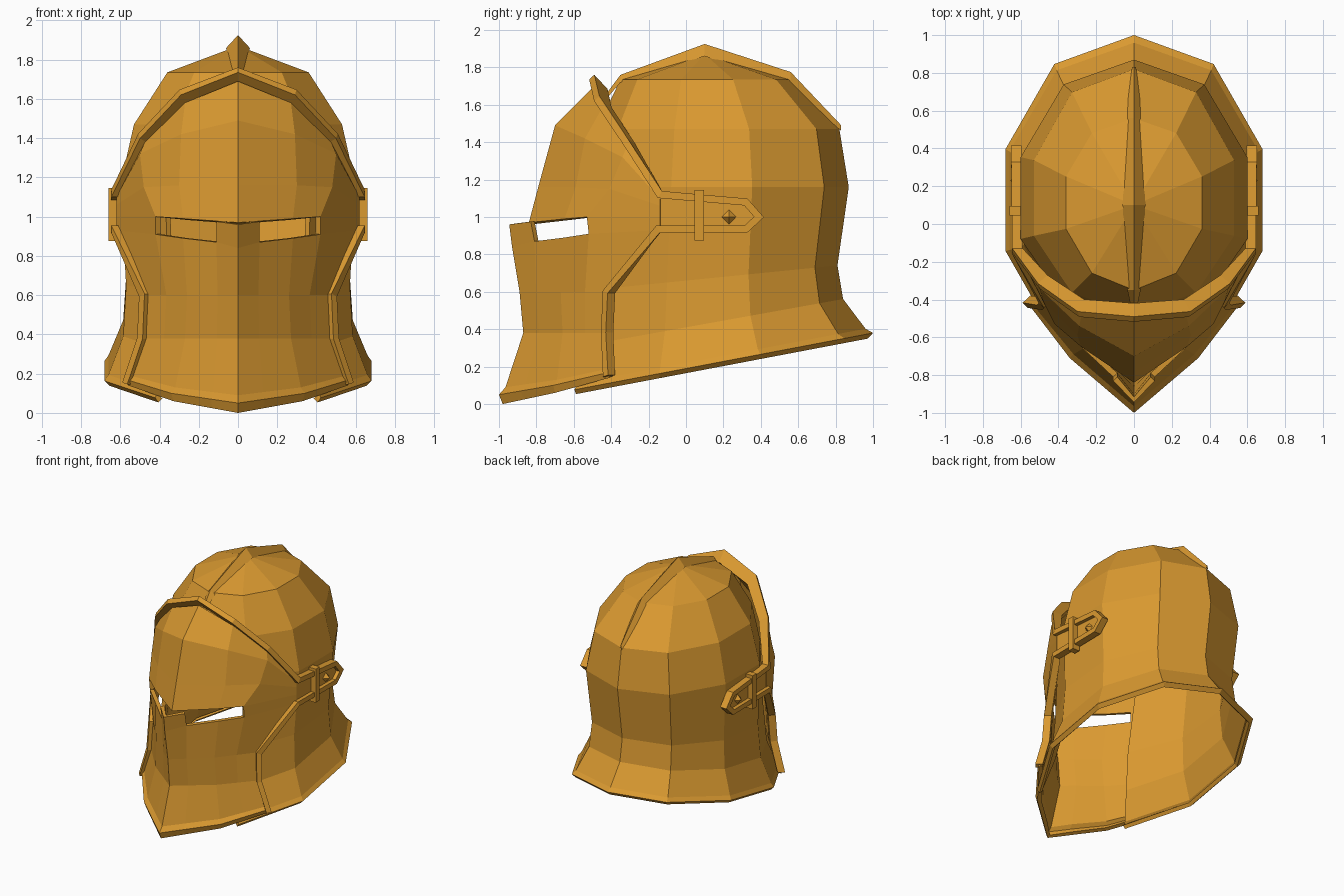
import bpy, bmesh
from mathutils import Vector

cube = bpy.data.objects.get("Cube")
if cube:
    bpy.data.objects.remove(cube, do_unlink=True)

gold = bpy.data.materials.new("golden_metal")
gold.use_nodes = True
gold.diffuse_color = (0.70, 0.32, 0.03, 1)
gold.node_tree.nodes["Principled BSDF"].inputs["Base Color"].default_value = gold.diffuse_color


def finish(name, bm, mirror=True, thickness=0.0):
    """Turn a bmesh into a flat shaded object, mirrored across x and optionally thickened inward."""
    mesh = bpy.data.meshes.new(name)
    bm.to_mesh(mesh)
    bm.free()
    mesh.materials.append(gold)
    obj = bpy.data.objects.new(name, mesh)
    bpy.context.collection.objects.link(obj)
    if mirror:
        mod = obj.modifiers.new("Mirror", "MIRROR")
        mod.use_clip = True
    if thickness:
        mod = obj.modifiers.new("Solidify", "SOLIDIFY")
        mod.thickness = thickness
        mod.offset = -1
    return obj


def grid(name, rows, thickness=0.0, skip=lambda r, c: False):
    """Skin rows of points, top to bottom, each running from the centre line outward."""
    bm = bmesh.new()
    verts = {}

    def vert(r, c):
        if (r, c) not in verts:
            verts[r, c] = bm.verts.new(rows[r][c])
        return verts[r, c]

    for r in range(len(rows) - 1):
        for c in range(len(rows[0]) - 1):
            if not skip(r, c):
                bm.faces.new((vert(r, c), vert(r + 1, c), vert(r + 1, c + 1), vert(r, c + 1)))
    bmesh.ops.remove_doubles(bm, verts=bm.verts, dist=0.001)
    return finish(name, bm, thickness=thickness)


def outward(p):
    """Direction pointing away from the head, flat to the side near the straps."""
    if p.y > -0.2:
        return Vector((1, 0, 0))
    return Vector((p.x, p.y - 0.1, max(0, p.z - 1.1))).normalized()


def rim(name, path, width):
    """Raised rectangular border along a path, growing taller toward the crown."""
    pts = [Vector(p) for p in path]
    bm = bmesh.new()
    sections = []
    for i, p in enumerate(pts):
        before = (p - pts[max(i - 1, 0)]).normalized()
        after = (pts[min(i + 1, len(pts) - 1)] - p).normalized()
        tangent = (before + after).normalized()
        normal = outward(p)
        side = tangent.cross(normal).normalized() * width / 2
        side /= max(0.6, tangent.dot(after if after.length else before))
        if p.x == 0:
            side.x = 0
        top = p + normal * (0.03 + 0.1 * max(0, p.z - 1.2))
        base = p - normal * 0.025
        sections.append([bm.verts.new(v) for v in (base - side, top - side, top + side, base + side)])
    for a, b in zip(sections, sections[1:]):
        for k in range(4):
            bm.faces.new((a[k], a[k - 1], b[k - 1], b[k]))
    bm.faces.new(sections[-1])
    bmesh.ops.recalc_face_normals(bm, faces=bm.faces)
    return finish(name, bm)


# Skull shell: half of a ten sided section, front to back, repeated in rings
SECTION = [(0, -1), (0.62, -0.8), (1, -0.28), (1, 0.33), (0.62, 0.83), (0, 1)]
# ring: height, slope toward the back, half width, depth behind, depth in front
RINGS = [
    (1.87, 0, 0, 0, 0),
    (1.735, 0, 0.36, 0.46, 0.45),
    (1.47, 0, 0.53, 0.72, 0.58),
    (1.16, 0, 0.6, 0.77, 0.64),
    (0.66, 0.1, 0.57, 0.71, 0.72),
    (0.41, 0.18, 0.585, 0.74, 0.76),
    (0.22, 0.19, 0.66, 0.86, 0.85),
    (0.19, 0.19, 0.68, 0.9, 0.87),
    (0.165, 0.19, 0.655, 0.87, 0.86),
]
shell_rows = []
for z, slope, w, back, front in RINGS:
    row = []
    for u, v in SECTION:
        y = 0.1 + v * (back if v > 0 else front)
        row.append((u * w, y, z + slope * y))
    shell_rows.append(row)
grid("skull_shell", shell_rows, 0.03, skip=lambda r, c: r > 2 and c == 0)

# Crown ridge: half width, y, ridge height, base height
RIDGE = [(0.01, 0.83, 1.49, 1.46), (0.05, 0.56, 1.775, 1.7), (0.06, 0.1, 1.925, 1.86),
         (0.035, -0.35, 1.76, 1.72), (0.01, -0.47, 1.6, 1.58)]
grid("crown_ridge", [[(0, y, top), (w, y, base)] for w, y, top, base in RIDGE])

# Brow plate of the visor, with the cheek piece beside the eye slit as its last row
brow_rows = [
    [(0, -0.5, 1.69), (0.27, -0.45, 1.58), (0.47, -0.31, 1.39), (0.62, -0.14, 1.13)],
    [(0, -0.7, 1.49), (0.29, -0.54, 1.42), (0.5, -0.34, 1.32), (0.62, -0.14, 1.1)],
    [(0, -0.79, 1.16), (0.3, -0.59, 1.16), (0.48, -0.41, 1.15), (0.62, -0.14, 1.06)],
    [(0, -0.84, 0.97), (0.28, -0.65, 0.99), (0.42, -0.53, 1.0), (0.62, -0.14, 1.0)],
    [(0, -0.84, 0.9), (0.28, -0.65, 0.9), (0.42, -0.52, 0.91), (0.62, -0.14, 0.93)],
]
grid("visor_brow", brow_rows, 0.03, skip=lambda r, c: r == 3 and c < 2)


# Face plate of the visor: sections from centre ridge over the cheek to the side edge
def face_row(centre, cheek, edge):
    a, b, c = Vector(centre), Vector(cheek), Vector(edge)
    return [a, a.lerp(b, 0.4), b, b.lerp(c, 0.5), c]


slit_row = [(0, -0.93, 0.84), (0.11, -0.81, 0.87), (0.28, -0.65, 0.89), (0.42, -0.52, 0.91), (0.62, -0.14, 0.93)]
nose_row = [(0, -0.945, 0.96), (0.11, -0.83, 0.975)] + slit_row[2:]
face_rows = [
    nose_row,
    slit_row,
    face_row((0, -0.89, 0.6), (0.26, -0.67, 0.6), (0.47, -0.41, 0.6)),
    face_row((0, -0.87, 0.38), (0.27, -0.66, 0.38), (0.48, -0.42, 0.38)),
    face_row((0, -0.965, 0.09), (0.32, -0.69, 0.13), (0.55, -0.41, 0.19)),
    face_row((0, -1, 0.05), (0.34, -0.71, 0.1), (0.57, -0.41, 0.17)),
    face_row((0, -0.98, 0), (0.33, -0.7, 0.06), (0.56, -0.41, 0.14)),
]
grid("visor_face", face_rows, 0.03, skip=lambda r, c: r == 0 and c > 0)

# Raised border around the visor and its side straps
STRAP = [(0.615, -0.14, 1.12), (0.62, 0.32, 1.08), (0.62, 0.39, 1.0), (0.62, 0.32, 0.935), (0.615, -0.15, 0.935)]
border = [(0, -0.45, 1.69), (0.27, -0.43, 1.59), (0.47, -0.3, 1.39)] + STRAP
border += [(0.47, -0.41, 0.6), (0.48, -0.42, 0.38), (0.555, -0.41, 0.15)]
rim("visor_border", border, 0.038)

# Side strap plate
bm = bmesh.new()
bm.faces.new([bm.verts.new(p) for p in reversed(STRAP)])
bmesh.ops.recalc_face_normals(bm, faces=bm.faces)
if bm.faces[:][0].normal.x < 0:
    bmesh.ops.reverse_faces(bm, faces=bm.faces)
finish("side_strap", bm, thickness=0.02)

# Strap keeper bar
bm = bmesh.new()
bmesh.ops.create_cube(bm, size=1)
bmesh.ops.scale(bm, vec=(0.06, 0.05, 0.27), verts=bm.verts)
bmesh.ops.translate(bm, vec=(0.63, 0.07, 1.01), verts=bm.verts)
finish("strap_keeper", bm)

# Diamond rivet
bm = bmesh.new()
bmesh.ops.create_cone(bm, cap_ends=True, segments=4, radius1=0.042, radius2=0, depth=0.04)
for v in bm.verts:
    v.co = Vector((v.co.z + 0.635, v.co.x + 0.23, v.co.y + 1.0))
finish("strap_rivet", bm)
